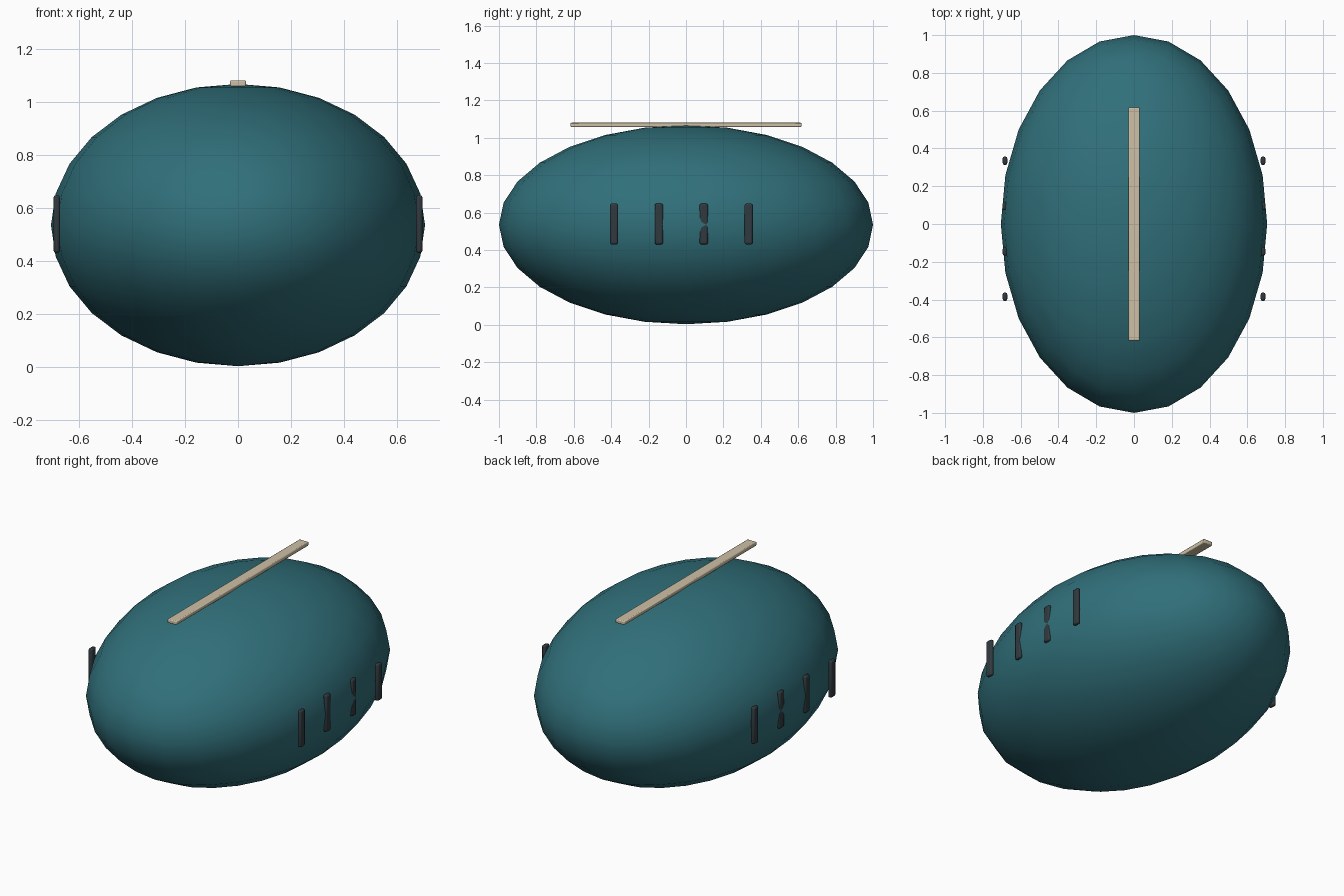
import bpy
import math

cube = bpy.data.objects.get("Cube")
if cube:
    bpy.data.objects.remove(cube, do_unlink=True)


def material(name, rgb):
    m = bpy.data.materials.new(name)
    m.use_nodes = True
    m.diffuse_color = (*rgb, 1)
    m.node_tree.nodes["Principled BSDF"].inputs["Base Color"].default_value = (*rgb, 1)
    return m


TEAL = material("deep_teal", (0.03, 0.16, 0.195))
CREAM = material("warm_cream", (0.62, 0.53, 0.38))
CHARCOAL = material("charcoal", (0.03, 0.042, 0.05))


def rounded_bar(name, centre, size, bevel, mat):
    bpy.ops.mesh.primitive_cube_add(size=1, location=centre)
    ob = bpy.context.object
    ob.name = name
    ob.scale = size
    bpy.ops.object.transform_apply(location=False, rotation=False, scale=True)
    mod = ob.modifiers.new("soft_edges", "BEVEL")
    mod.width = bevel
    mod.segments = 2
    ob.data.materials.append(mat)
    bpy.ops.object.shade_smooth_by_angle(angle=math.radians(35))
    return ob


# Egg-shaped shell
bpy.ops.mesh.primitive_uv_sphere_add(segments=24, ring_count=14, radius=1, location=(0, 0, 0.535))
shell = bpy.context.object
shell.name = "shell"
shell.scale = (0.705, 1.0, 0.532)
bpy.ops.object.transform_apply(location=False, rotation=False, scale=True)
shell.data.materials.append(TEAL)
bpy.ops.object.shade_smooth()

# Flat strip along the top
rounded_bar("top_strip", (0, 0, 1.069), (0.06, 1.235, 0.023), 0.005, CREAM)

# Upright side slats, four on each flank
for side, label in ((1, "left"), (-1, "right")):
    for i in range(4):
        rounded_bar(f"{label}_slat_{i + 1}", (side * 0.683, -0.385 + 0.24 * i, 0.539),
                    (0.024, 0.044, 0.218), 0.009, CHARCOAL)
